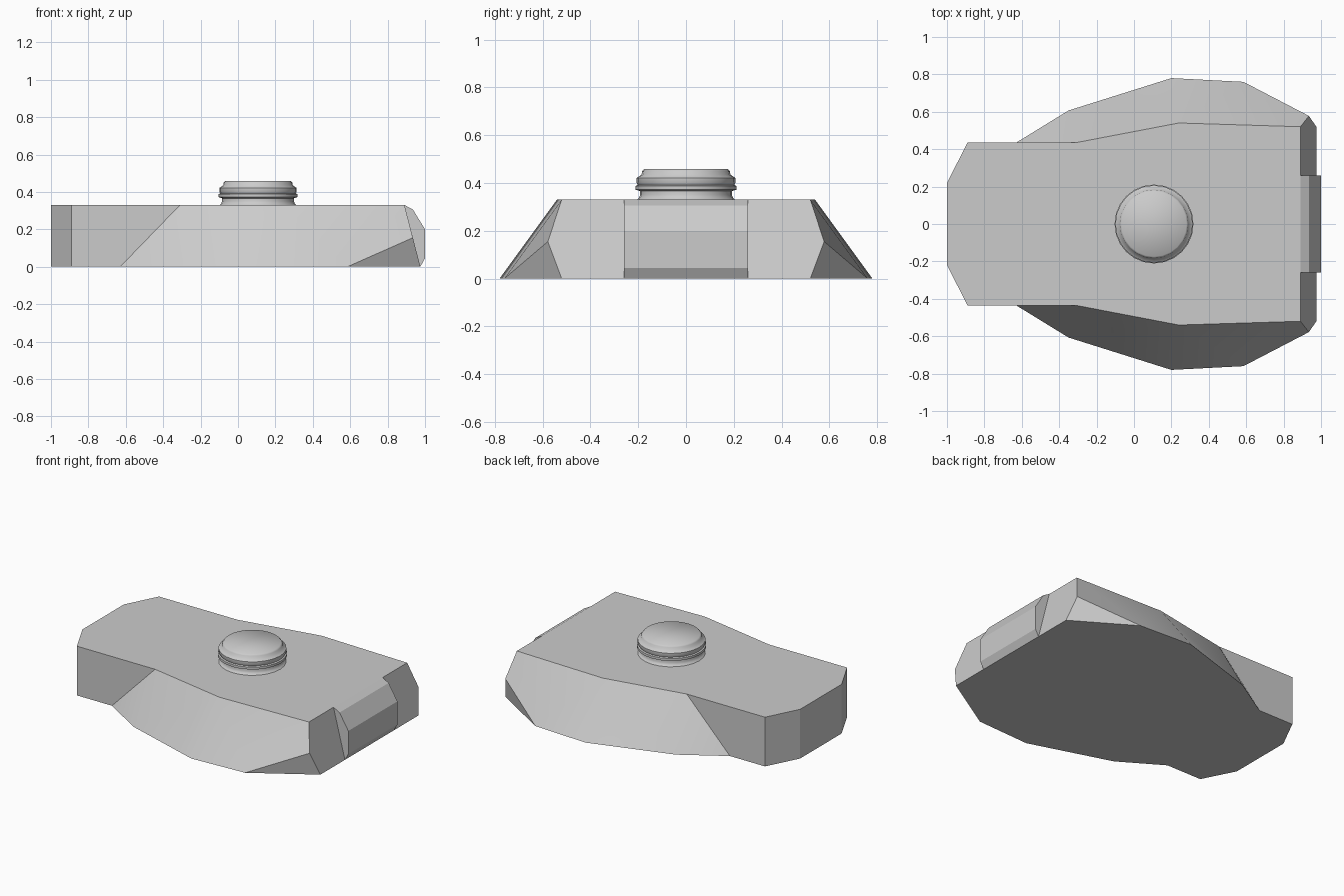
import bpy, bmesh
from math import cos, sin, tau, radians

if "Cube" in bpy.data.objects:
    bpy.data.objects.remove(bpy.data.objects["Cube"])


def make_object(name, bm, angle):
    bmesh.ops.remove_doubles(bm, verts=bm.verts, dist=0.0001)
    bmesh.ops.recalc_face_normals(bm, faces=bm.faces)
    mesh = bpy.data.meshes.new(name)
    bm.to_mesh(mesh)
    bm.free()
    ob = bpy.data.objects.new(name, mesh)
    bpy.context.collection.objects.link(ob)
    bpy.ops.object.select_all(action='DESELECT')
    ob.select_set(True)
    bpy.context.view_layer.objects.active = ob
    bpy.ops.object.shade_smooth_by_angle(angle=radians(angle))
    return ob


H = 0.33

# Body: half outlines of the deck and the base, mirrored across y
deck = [(-1, .22), (-.89, .435), (-.31, .435), (.24, .54), (.89, .52)]
base = [(-1, .22), (-.89, .435), (-.63, .435), (-.35, .607), (.2, .78), (.585, .76), (.975, .52)]
bm = bmesh.new()
rings = {}
for s in (1, -1):
    t = [bm.verts.new((x, s * y, H)) for x, y in deck]
    b = [bm.verts.new((x, s * y, 0)) for x, y in base]
    m = bm.verts.new((.935, s * .578, .155))
    rings[s] = (t, b, m)
    for f in ((b[0], b[1], t[1], t[0]), (b[1], b[2], t[2], t[1]),
              (b[2], b[3], t[2]), (b[3], b[4], t[3], t[2]),
              (b[4], b[5], t[3]), (b[5], m, t[4], t[3]), (b[5], b[6], m)):
        bm.faces.new(f)
(t1, b1, m1), (t2, b2, m2) = rings[1], rings[-1]
bm.faces.new(t1 + t2[::-1])
bm.faces.new(b1 + b2[::-1])
bm.faces.new((t1[0], t2[0], b2[0], b1[0]))
bm.faces.new((t1[-1], m1, b1[-1], b2[-1], m2, t2[-1]))
make_object("body", bm, 22)

# Nose block: end profile extruded across the middle of the front end
profile = [(.85, .02), (.975, 0), (1, .045), (1, .2), (.935, .306), (.89, H), (.85, .31)]
bm = bmesh.new()
ends = [[bm.verts.new((x, y, z)) for x, z in profile] for y in (-.26, .26)]
bm.faces.new(ends[0])
bm.faces.new(ends[1])
n = len(profile)
for i in range(n):
    j = (i + 1) % n
    bm.faces.new((ends[0][i], ends[0][j], ends[1][j], ends[1][i]))
make_object("nose_block", bm, 28)

# Round socket on the deck: turned profile
turned = [(.208, .328), (.197, .337), (.192, .35), (.192, .366), (.211, .372), (.211, .388),
          (.202, .392), (.207, .402), (.207, .421), (.186, .435), (.183, .45), (.174, .459)]
sides = 24
bm = bmesh.new()
loops = [[bm.verts.new((.107 + r * cos(tau * k / sides), r * sin(tau * k / sides), z))
          for k in range(sides)] for r, z in turned]
for lo, hi in zip(loops, loops[1:]):
    for k in range(sides):
        j = (k + 1) % sides
        bm.faces.new((lo[k], lo[j], hi[j], hi[k]))
bm.faces.new(loops[0])
bm.faces.new(loops[-1])
make_object("socket", bm, 50)
